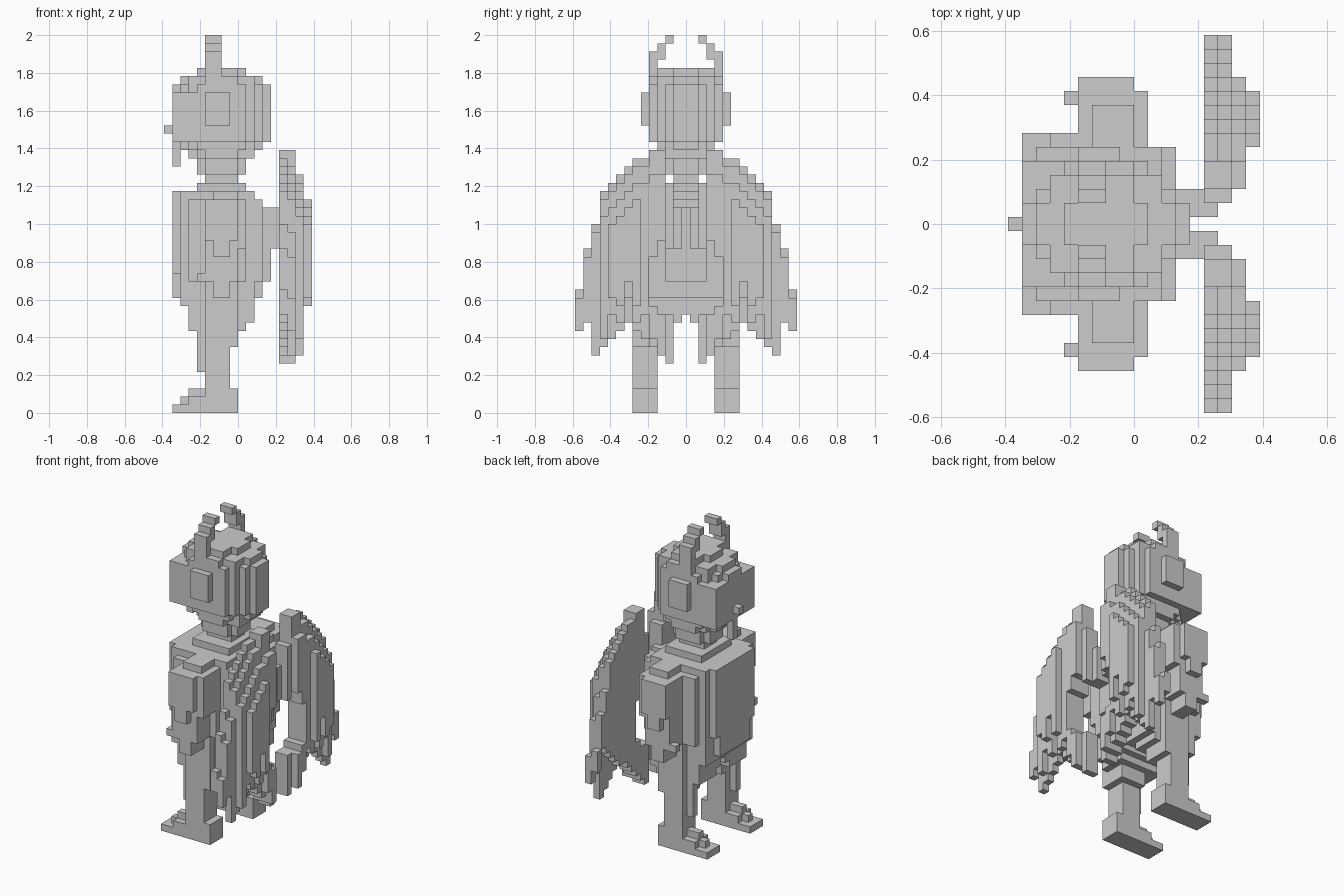
import bpy
import bmesh
from mathutils import Vector

U = 2 / 46  # edge length of one cube

default = bpy.data.objects.get("Cube")
if default:
    bpy.data.objects.remove(default, do_unlink=True)

stone = bpy.data.materials.new("grey_stone")
stone.use_nodes = True
GREY = (0.604, 0.604, 0.604, 1)
stone.diffuse_color = GREY
stone.node_tree.nodes["Principled BSDF"].inputs["Base Color"].default_value = GREY

parts = {}


def box(name, xs, ys, zs):
    """Fill a block: x and z are half-open ranges, y is an inclusive range."""
    cells = parts.setdefault(name, set())
    for x in range(*xs):
        for y in range(ys[0], ys[1] + 1):
            for z in range(*zs):
                cells.add((x, y, z))


def pair(name, xs, ys, zs):
    """Fill a block on the +y side and its mirror on the -y side."""
    box("left_" + name, xs, ys, zs)
    box("right_" + name, xs, (-ys[1], -ys[0]), zs)


def slab(name, xs, half, zs):
    """Fill a block that straddles the centre line."""
    box(name, xs, (-half, half), zs)


# Head: rounded layers, with a square jaw line around the face
LENGTH = [3, 3, 4, 5, 6, 6, 6, 6, 6, 6, 6, 5, 3]
WIDTH = [2, 2, 3, 3, 4, 4, 4, 4, 4, 4, 4, 4, 3]
for z, (length, width) in enumerate(zip(LENGTH, WIDTH), 29):
    for step in range(length):
        curve = (1 - ((step + 0.5) / length) ** 2) ** 0.5
        half = int((width + 0.5) * curve)
        slab("head", (step - 2, step - 1), half, (z, z + 1))
        face = width if 33 <= z <= 38 else half
        slab("head", (-3 - step, -2 - step), face, (z, z + 1))

# Hair ribs below the back of the head
for y in (-2, 0, 2):
    box("hair", (0, 2), (y, y), (31, 34))

# Beak, ears and curled horns
slab("beak", (-9, -7), 0, (34, 35))
slab("beak", (-8, -7), 0, (30, 35))
pair("ear", (-4, -1), (4, 5), (35, 39))
pair("horn", (-3, -2), (3, 4), (41, 42))
pair("horn", (-4, -2), (4, 4), (41, 44))
pair("horn", (-4, -2), (3, 3), (43, 45))
pair("horn", (-4, -2), (2, 2), (45, 46))

# Neck and torso
slab("neck", (-4, 0), 1, (27, 31))
slab("neck", (-5, 1), 3, (27, 28))
slab("torso", (-8, -7), 4, (17, 27))
slab("torso", (-8, -7), 3, (14, 17))
slab("torso", (-7, 1), 5, (13, 27))
slab("torso", (-6, 1), 6, (16, 26))
slab("torso", (1, 2), 5, (14, 27))
slab("torso", (2, 3), 5, (16, 26))
slab("torso", (2, 3), 4, (14, 16))
slab("torso", (3, 4), 2, (16, 25))

# Hips stepping in towards the legs
slab("hips", (-6, 2), 5, (12, 14))
pair("hips", (-6, 2), (1, 5), (11, 12))
pair("hips", (-6, 1), (2, 5), (10, 11))
pair("hips", (-4, 0), (3, 5), (8, 10))

# Arms with hands and thumbs
pair("arm", (-4, 1), (6, 9), (20, 26))
pair("arm", (-3, 0), (6, 8), (26, 27))
pair("arm", (-4, 0), (6, 9), (16, 20))
pair("arm", (-4, 0), (10, 10), (21, 26))
pair("arm", (-3, -1), (10, 10), (19, 21))
pair("hand", (-3, -1), (7, 9), (14, 16))
pair("hand", (-5, -4), (9, 9), (16, 17))

# Legs with stepped feet
pair("leg", (-4, 0), (4, 6), (8, 16))
pair("leg", (-4, -1), (4, 6), (3, 8))
pair("leg", (-5, -4), (5, 5), (5, 10))
pair("foot", (-8, 0), (4, 6), (0, 1))
pair("foot", (-7, 0), (5, 5), (1, 2))
pair("foot", (-6, 0), (4, 6), (1, 2))
pair("foot", (-6, -4), (5, 5), (2, 3))
pair("foot", (-4, 0), (4, 6), (2, 3))

# Wings: flat in front, feather layers stepping up the back, open near the body
TOP = [25, 28, 32, 32, 31, 31, 30, 29, 28, 27, 23, 20, 15]
BOTTOM = [20, 6, 7, 8, 9, 10, 11, 10, 9, 8, 7, 11, 10]
GAP = {2: (12, 20), 3: (12, 21), 4: (13, 19)}
pair("wing", (3, 5), (1, 2), (20, 25))
for y, (top, low) in enumerate(zip(TOP, BOTTOM), 1):
    rib = 2 * (y % 2)
    layers = [(5, max(low, min(y + 3, top - 3)), top)]
    if y > 1:
        layers.append((6, low, top if y < 5 else top - 1))
    if 3 <= y <= 10:
        layers.append((7, low if y == 3 else low + 1 + rib, top - 3))
    if 6 <= y <= 9:
        layers.append((8, low + 3 + rib, top - 5))
    hole = range(*GAP.get(y, (0, 0)))
    for x, start, end in layers:
        for z in range(start, end):
            if z not in hole:
                pair("wing", (x, x + 1), (y, y), (z, z + 1))

# Skin every part with the exposed cube faces only
filled = set().union(*parts.values())
claimed = set()
for name, cells in parts.items():
    bm = bmesh.new()
    corners = {}

    def corner(p):
        key = tuple(round(c * 2) for c in p)
        if key not in corners:
            corners[key] = bm.verts.new(p * U)
        return corners[key]

    for cell in sorted(cells - claimed):
        mid = Vector((cell[0] + 0.5, cell[1], cell[2] + 0.5))
        for axis in range(3):
            for sign in (-1, 1):
                near = list(cell)
                near[axis] += sign
                if tuple(near) in filled:
                    continue
                n, a, b = Vector(), Vector(), Vector()
                n[axis] = sign / 2
                a[(axis + 1) % 3] = 0.5
                b[(axis + 2) % 3] = sign / 2
                ring = (-a - b, a - b, a + b, b - a)
                bm.faces.new([corner(mid + n + o) for o in ring])
    claimed |= cells
    mesh = bpy.data.meshes.new(name)
    bm.to_mesh(mesh)
    bm.free()
    mesh.materials.append(stone)
    bpy.context.collection.objects.link(bpy.data.objects.new(name, mesh))
